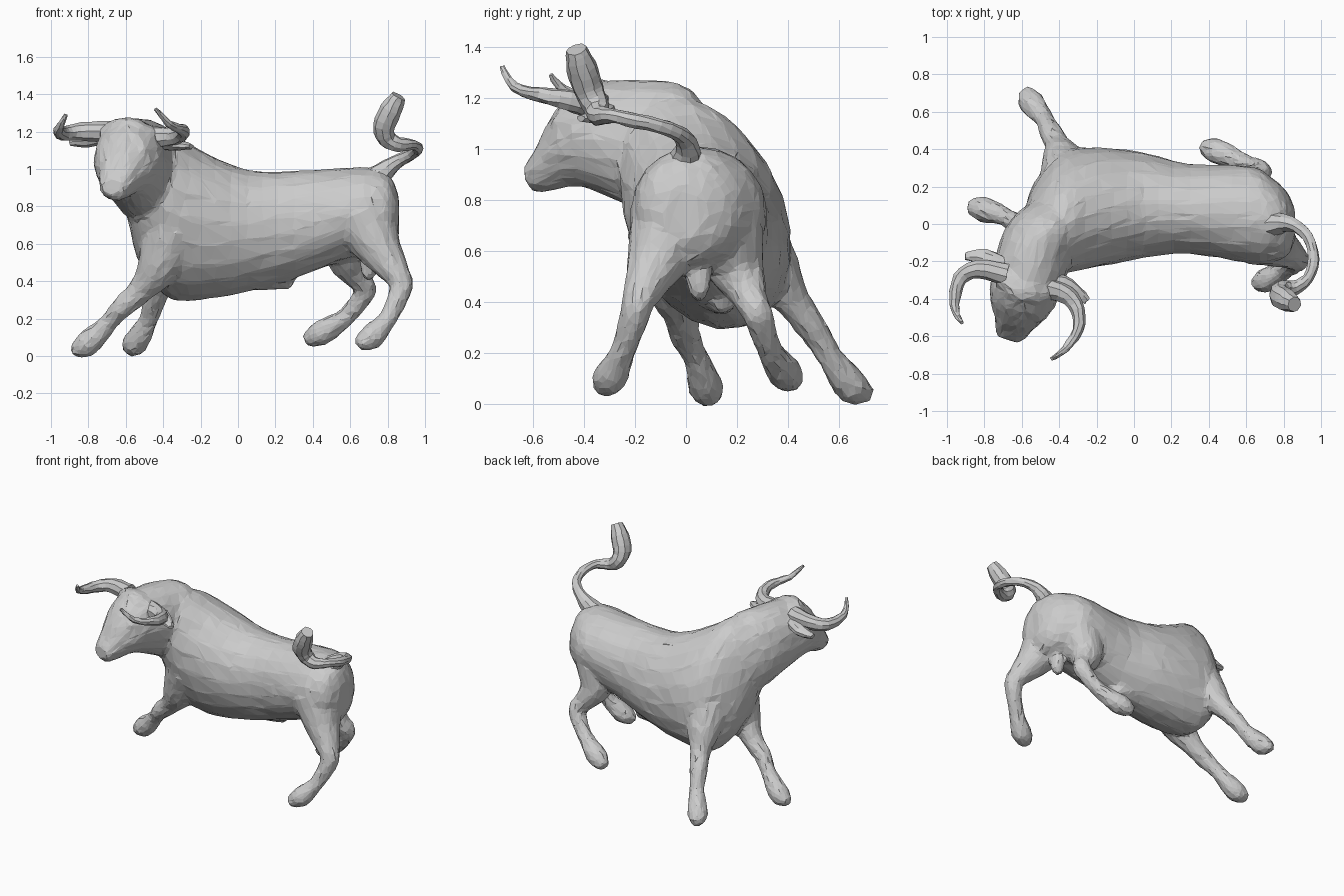
import bpy, bmesh, math, random
from mathutils import Vector, Matrix

random.seed(4)
if "Cube" in bpy.data.objects:
    bpy.data.objects.remove(bpy.data.objects["Cube"])

tone = (.6, .6, .6, 1)
grey = bpy.data.materials.new("stone_grey")
grey.use_nodes = True
grey.diffuse_color = tone
grey.node_tree.nodes["Principled BSDF"].inputs["Base Color"].default_value = tone


def spline(rows, steps=3):
    """Catmull-Rom interpolation of equal-length rows."""
    out = []
    last = len(rows) - 1
    for i in range(last):
        before, start, end, after = (rows[max(0, min(last, i + k))] for k in (-1, 0, 1, 2))
        for s in range(steps):
            t = s / steps
            out.append([q + t / 2 * (r - p + t * (2*p - 5*q + 4*r - w + t * (3*(q - r) + w - p)))
                        for p, q, r, w in zip(before, start, end, after)])
    return out + [list(rows[last])]


def loft(mesh, rows, sides=14, axis=None, lean=None):
    """Rows hold a centre, half width and half height; an axis keeps all rings parallel."""
    rows = spline(rows)
    points = [Vector(row[:3]) for row in rows]
    last = len(points) - 1
    across = None
    rings = []
    for i, (point, row) in enumerate(zip(points, rows)):
        along = Vector(axis) if axis else points[min(i + 1, last)] - points[max(i - 1, 0)]
        along.normalize()
        if across is None:
            across = Vector((0, 0, 1)).cross(along)
        across = (across - along * across.dot(along)).normalized()
        turn = Matrix.Rotation(lean(point.x) if lean else 0, 3, along)
        side = turn @ across
        up = turn @ along.cross(across)
        angles = [math.tau * k / sides for k in range(sides)]
        rings.append([mesh.verts.new(point + side * row[3] * math.cos(a) + up * row[-1] * math.sin(a))
                      for a in angles])
    for ring, following in zip(rings, rings[1:]):
        for k in range(sides):
            n = (k + 1) % sides
            mesh.faces.new((ring[k], ring[n], following[n], following[k]))
    mesh.faces.new(reversed(rings[0]))
    mesh.faces.new(rings[-1])


def ball(mesh, place, size):
    shape = Matrix.Translation(place) @ Matrix.Diagonal((*size, 1))
    bmesh.ops.create_uvsphere(mesh, u_segments=14, v_segments=10, radius=1, matrix=shape)


def roughen(vertices):
    """Small uneven dents, as in hand-modelled clay."""
    for vertex in vertices:
        vertex.co += Vector([random.uniform(-.003, .003) for _ in range(3)])


def finish(name, source):
    bmesh.ops.recalc_face_normals(source, faces=source.faces)
    mesh = bpy.data.meshes.new(name)
    source.to_mesh(mesh)
    source.free()
    mesh.materials.append(grey)
    thing = bpy.data.objects.new(name, mesh)
    bpy.context.collection.objects.link(thing)
    return thing


def shoulder_lean(x):
    """The trunk is upright at the rump and leans more toward the shoulder."""
    return math.radians(-max(0, 14 - 22 * x))


body = bmesh.new()

# Torso, from rump to chest
loft(body, [(.86, 0, .75, .08, .1), (.82, 0, .76, .17, .19), (.75, .02, .77, .22, .23),
            (.62, .05, .77, .26, .24), (.3, .08, .7, .24, .29), (.05, .1, .67, .28, .33),
            (-.2, .09, .7, .31, .41), (-.36, .07, .75, .3, .47), (-.46, .04, .8, .24, .43),
            (-.54, 0, .84, .16, .34), (-.59, -.05, .92, .07, .2)],
     sides=20, axis=(-1, 0, 0), lean=shoulder_lean)

# Neck and head, turned to the side
loft(body, [(-.36, .15, .87, .09, .16), (-.44, .02, .94, .18, .29), (-.52, -.13, 1, .2, .27),
            (-.6, -.4, 1.05, .18, .2), (-.64, -.53, .97, .11, .14),
            (-.66, -.58, .92, .09, .09), (-.67, -.62, .9, .06, .05)],
     sides=18, axis=(-.3, -1, 0))

# Poll between the horns, and brows
loft(body, [(-.72, -.27, 1.18, .05), (-.59, -.36, 1.2, .08), (-.44, -.36, 1.16, .05)])
for brow in ((-.71, -.44, 1.1), (-.51, -.5, 1.1)):
    ball(body, brow, (.03, .03, .03))

# Legs share one thickness, from shoulder or hip to the toe
thickness = (.18, .115, .07, .06, .05, .07, .033)
legs = {
    "hind_right": [(.68, -.05, .72), (.77, -.12, .55), (.86, -.18, .42), (.87, -.2, .35),
                   (.8, -.25, .2), (.71, -.3, .1), (.64, -.33, .06)],
    "hind_left": [(.6, .13, .72), (.58, .2, .53), (.64, .25, .42), (.68, .28, .35),
                  (.58, .33, .21), (.44, .39, .12), (.36, .42, .08)],
    "front_left": [(-.33, .2, .7), (-.38, .34, .52), (-.41, .42, .4), (-.45, .5, .29),
                   (-.48, .56, .19), (-.55, .65, .07), (-.59, .72, .04)],
    "front_right": [(-.34, -.05, .66), (-.43, -.05, .47), (-.52, -.02, .35), (-.62, 0, .26),
                    (-.69, .04, .18), (-.81, .08, .06), (-.89, .09, .03)]}
for path in legs.values():
    loft(body, [(*point, r) for point, r in zip(path, thickness)])

# Underside details
ball(body, (.7, .05, .5), (.05, .05, .1))
loft(body, [(.12, .13, .44, .09), (.22, .14, .42, .07), (.29, .14, .38, .03)])

# Fuse the body into one faceted skin
bull = finish("body", body)
fuse = bull.modifiers.new("fuse", 'REMESH')
fuse.mode = 'VOXEL'
fuse.voxel_size = .015
soften = bull.modifiers.new("soften", 'SMOOTH')
soften.iterations = 8
facet = bull.modifiers.new("facet", 'DECIMATE')
facet.ratio = .1
graph = bpy.context.evaluated_depsgraph_get()
skin = bpy.data.meshes.new_from_object(bull.evaluated_get(graph))
bull.modifiers.clear()
bull.data = skin
roughen(skin.vertices)
for face in skin.polygons:
    face.use_smooth = False


def limb(name, rows):
    part = bmesh.new()
    loft(part, rows, sides=9)
    roughen(part.verts)
    finish(name, part)


# Horns taper evenly from root to tip
horns = {
    "right_horn": [(-.68, -.27, 1.2), (-.84, -.24, 1.2), (-.93, -.29, 1.19), (-.96, -.4, 1.2),
                   (-.95, -.48, 1.23), (-.92, -.53, 1.29)],
    "left_horn": [(-.48, -.34, 1.17), (-.36, -.38, 1.17), (-.3, -.46, 1.19), (-.3, -.57, 1.21),
                  (-.37, -.67, 1.24), (-.44, -.72, 1.32)]}
for name, path in horns.items():
    limb(name, [(*point, .06 - .01 * i) for i, point in enumerate(path)])

# Ears, flat and pointed
ears = {"right_ear": [(-.7, -.23, 1.17), (-.8, -.18, 1.15), (-.9, -.17, 1.14)],
        "left_ear": [(-.45, -.31, 1.15), (-.35, -.34, 1.13), (-.25, -.41, 1.12)]}
for name, path in ears.items():
    limb(name, [(*point, w, w * .7) for point, w in zip(path, (.05, .05, .02))])

# Tail, swung round to an upright tuft
limb("tail", [(.74, 0, .95, .07), (.84, 0, 1.03, .04), (.93, -.07, 1.08, .03),
              (.96, -.19, 1.11, .03), (.93, -.29, 1.13, .03), (.86, -.34, 1.13, .04),
              (.8, -.35, 1.16, .05), (.78, -.38, 1.23, .06), (.82, -.41, 1.32, .06),
              (.86, -.43, 1.39, .04)])
